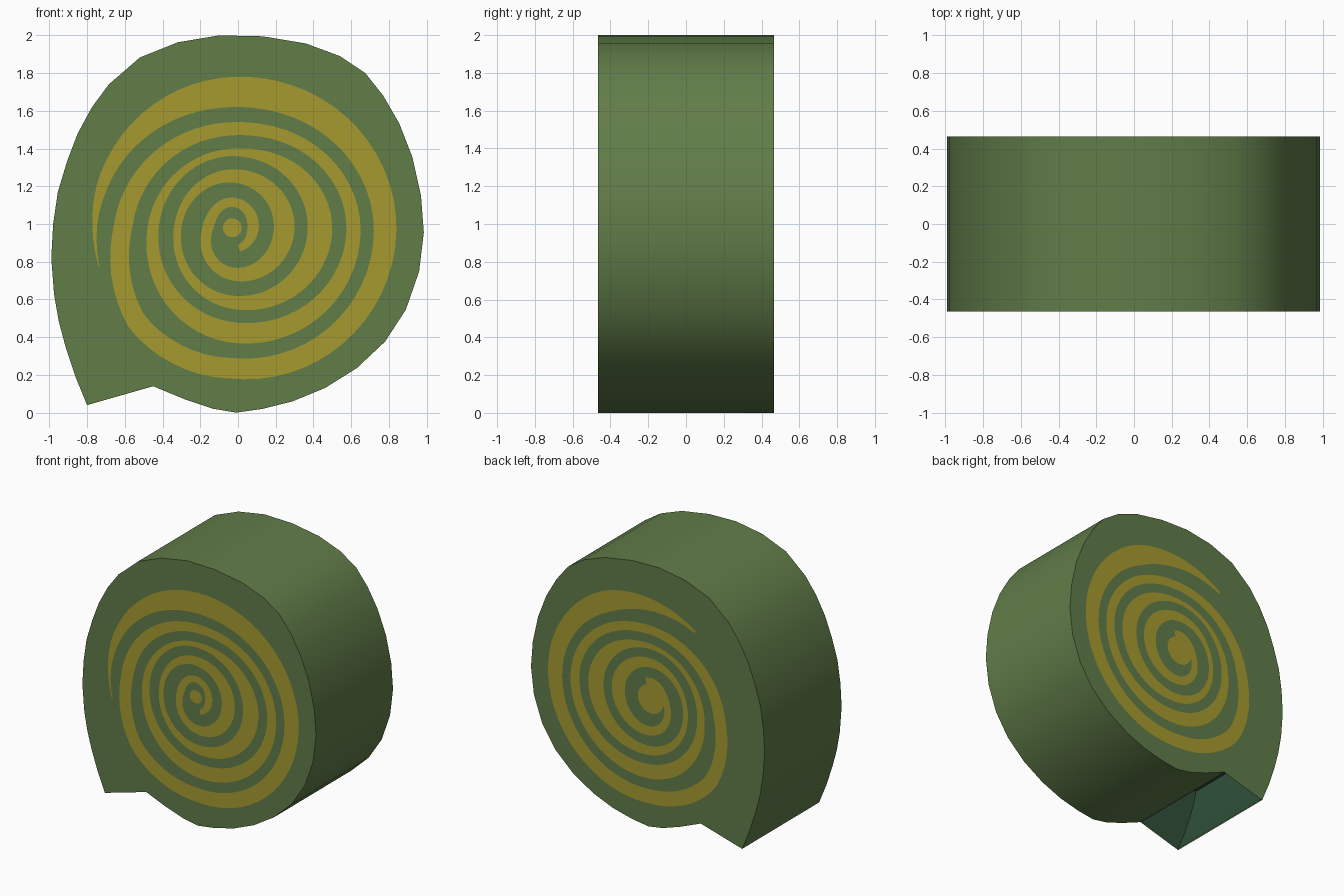
import bpy, bmesh, math

if "Cube" in bpy.data.objects:
    bpy.data.objects.remove(bpy.data.objects["Cube"])

HALF = 0.465            # half depth of the roll
CX, CZ = -0.03, 0.98    # spiral centre


def srgb(r, g, b):
    f = lambda c: c / 12.92 if c <= 0.04045 else ((c + 0.055) / 1.055) ** 2.4
    return (f(r / 255), f(g / 255), f(b / 255), 1)


def material(name, rgb):
    m = bpy.data.materials.new(name)
    m.diffuse_color = srgb(*rgb)
    m.use_nodes = True
    m.node_tree.nodes["Principled BSDF"].inputs["Base Color"].default_value = m.diffuse_color
    return m


green = material("leaf green", (97, 125, 73))
yellow = material("mustard yellow", (167, 154, 48))
dark = material("dark green", (48, 80, 58))


def finish(name, bm, mat, smooth=False):
    me = bpy.data.meshes.new(name)
    bm.to_mesh(me)
    bm.free()
    me.materials.append(mat)
    ob = bpy.data.objects.new(name, me)
    bpy.context.collection.objects.link(ob)
    if smooth:
        bpy.ops.object.select_all(action='DESELECT')
        ob.select_set(True)
        bpy.context.view_layer.objects.active = ob
        bpy.ops.object.shade_smooth_by_angle(angle=math.radians(30))
    return ob


def open_prism(name, pts, half, mat, inward=False):
    """Extrude a counter-clockwise x-z outline along y; its first edge stays open."""
    bm = bmesh.new()
    front = [bm.verts.new((x, -half, z)) for x, z in pts]
    back = [bm.verts.new((x, half, z)) for x, z in pts]
    bm.faces.new(front)
    bm.faces.new(back[::-1])
    n = len(pts)
    for i in range(1, n):
        j = (i + 1) % n
        bm.faces.new((front[j], front[i], back[i], back[j]))
    if inward:
        bmesh.ops.reverse_faces(bm, faces=bm.faces[:])
    return finish(name, bm, mat, smooth=True)


# Rolled body: round outline with a loose flap at the lower left
outline = [(-.80, .04), (-.45, .14), (-.28, .07), (-.13, .02), (-.01, 0), (.13, .02),
           (.29, .06), (.46, .13), (.63, .236), (.78, .377), (.89, .546),
           (.96, .748), (.985, .955), (.97, 1.15), (.925, 1.353), (.855, 1.533),
           (.77, 1.68), (.675, 1.80), (.54, 1.89), (.36, 1.957), (.13, 1.995),
           (-.10, 2.0), (-.32, 1.963), (-.52, 1.883), (-.685, 1.74), (-.775, 1.618),
           (-.85, 1.48), (-.907, 1.33), (-.955, 1.17), (-.98, 1.0), (-.99, .82),
           (-.975, .626), (-.95, .483), (-.913, .345), (-.86, .186)]
open_prism("roll_body", outline, HALF, green)

# Hollow under the flap
pocket = [(-.793, .042), (-.455, .139), (-.60, .58), (-.962, .58),
          (-.943, .483), (-.906, .345), (-.853, .186)]
open_prism("flap_pocket", pocket, HALF - 0.004, dark, inward=True)

# Spiral: outer and inner radius at every quarter turn, clockwise from the left
knots = [(.79, .75), (.75, .71), (.80, .64), (.87, .75), (.80, .69),
         (.63, .53), (.56, .49), (.68, .605), (.61, .50),
         (.45, .39), (.42, .38), (.53, .40), (.43, .36),
         (.31, .27), (.31, .24), (.33, .22), (.28, .21),
         (.16, .10), (.16, .11), (.14, .08), (.13, .10), (.12, .10)]


def radii(t):
    """Catmull-Rom interpolation of the quarter-turn radii."""
    k = math.floor(t)
    f = t - k
    out = []
    for c in (0, 1):
        p = [knots[min(max(k + 1 + d, 0), len(knots) - 1)][c] for d in (-1, 0, 1, 2)]
        out.append(0.5 * (2 * p[1] + (p[2] - p[0]) * f
                          + (2 * p[0] - 5 * p[1] + 4 * p[2] - p[3]) * f * f
                          + (3 * p[1] - p[0] - 3 * p[2] + p[3]) * f ** 3))
    bulge = 0.05 * max(0, 1 - abs(t - 3.5) / 0.5)   # lower-left corner of outer turn
    return out[0] + bulge, out[1] + bulge


def spiral(name, y, t0, t1, taper, dot):
    bm = bmesh.new()

    def point(r, t):
        a = math.pi - t * math.pi / 2
        return bm.verts.new((CX + r * math.cos(a), y, CZ + r * math.sin(a)))

    steps = int((t1 - t0) * 16)
    prev = None
    for i in range(steps + 1):
        t = t0 + (t1 - t0) * i / steps
        ro, ri = radii(t)
        mid, w = (ro + ri) / 2, (ro - ri) / 2
        w *= min(1, 0.15 + (t - t0) / taper)
        pair = (point(mid + w, t), point(mid - w, t))
        if prev:
            bm.faces.new((prev[0], pair[0], pair[1], prev[1]))
        prev = pair
    bm.faces.new([point(dot, i / 6) for i in range(24)])   # centre dot
    bm.normal_update()
    flip = [f for f in bm.faces if f.normal.y * y < 0]
    bmesh.ops.reverse_faces(bm, faces=flip)
    finish(name, bm, yellow)


spiral("front_spiral", -HALF - 0.002, -0.18, 18.8, 0.4, 0.05)
spiral("back_spiral", HALF + 0.002, 0.65, 17.2, 0.8, 0.11)
